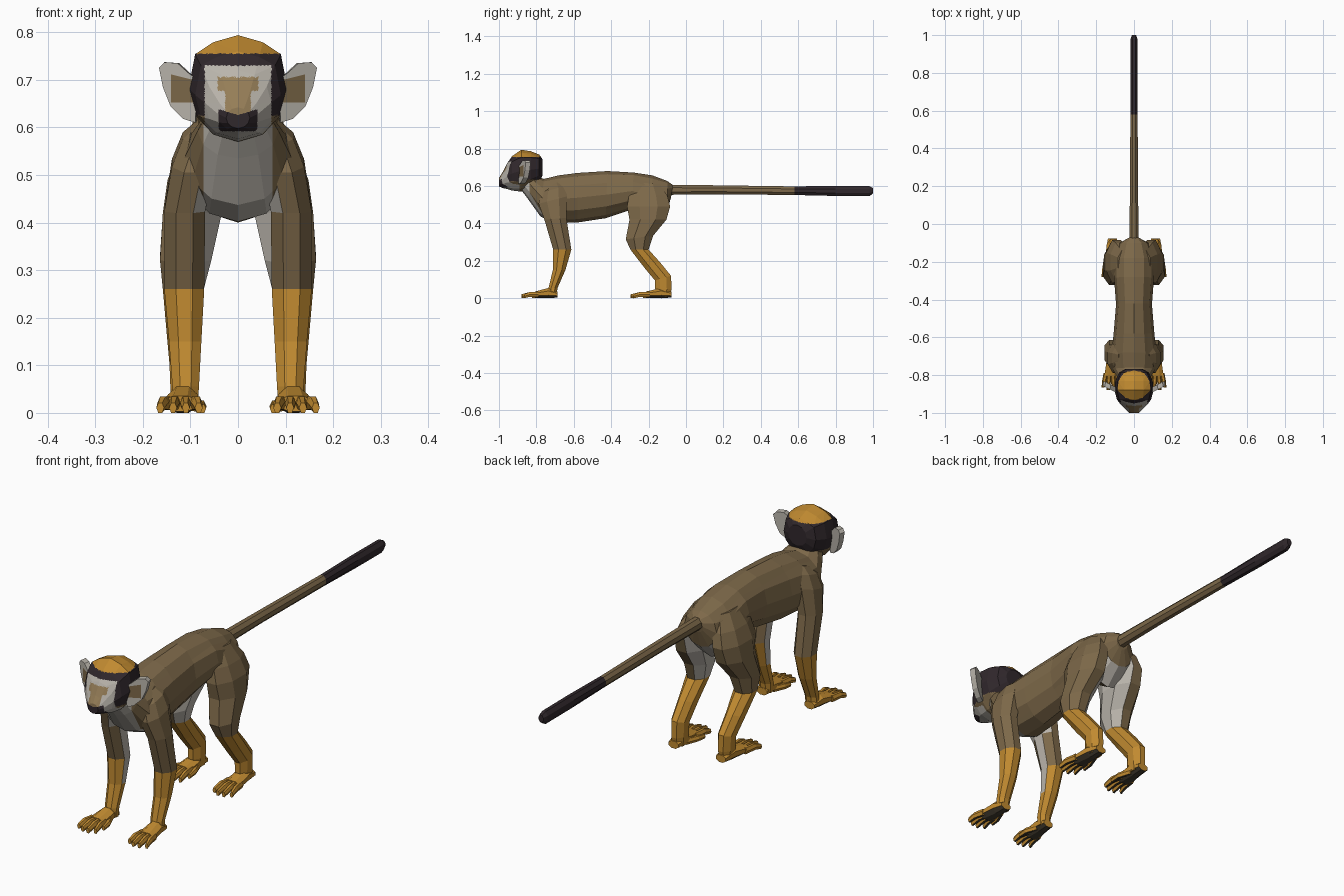
import bpy, bmesh, math
from mathutils import Vector

if "Cube" in bpy.data.objects:
    bpy.data.objects.remove(bpy.data.objects["Cube"])

# Flat colours
COLOURS = [
    ("olive brown fur", (0.205, 0.140, 0.067)),
    ("orange fur", (0.53, 0.255, 0.030)),
    ("pale grey fur", (0.49, 0.46, 0.41)),
    ("near black fur", (0.030, 0.021, 0.025)),
    ("tan skin", (0.30, 0.205, 0.095)),
    ("dark sole", (0.060, 0.048, 0.031)),
]
BROWN, ORANGE, GREY, BLACK, TAN, SOLE = range(6)
mats = []
for name, c in COLOURS:
    m = bpy.data.materials.new(name)
    m.diffuse_color = (*c, 1)
    m.use_nodes = True
    m.node_tree.nodes["Principled BSDF"].inputs["Base Color"].default_value = m.diffuse_color
    mats.append(m)


def loft(bm, rings, n=8, half_step=True):
    """Skin elliptical rings; each is (y1, z1, y2, z2, centre x, half width)."""
    off = math.pi / n if half_step else 0
    k = 1 / math.cos(off)
    loops = []
    for y1, z1, y2, z2, cx, rx in rings:
        c = Vector((cx, (y1 + y2) / 2, (z1 + z2) / 2))
        v = Vector((0, (y1 - y2) / 2, (z1 - z2) / 2)) * k
        loop = []
        for i in range(n):
            a = off + 2 * math.pi * i / n
            loop.append(bm.verts.new(c + v * math.cos(a) + Vector((rx * k * math.sin(a), 0, 0))))
        loops.append(loop)
    for a, b in zip(loops, loops[1:]):
        for i in range(n):
            j = (i + 1) % n
            bm.faces.new((a[i], a[j], b[j], b[i]))
    for loop in (loops[0], loops[-1]):
        mid = bm.verts.new(sum((v.co for v in loop), Vector()) / n)
        for i in range(n):
            bm.faces.new((loop[i], loop[(i + 1) % n], mid))


def finish(bm, name, rule):
    bmesh.ops.recalc_face_normals(bm, faces=bm.faces)
    bm.normal_update()
    for f in bm.faces:
        f.material_index = rule(f.calc_center_median(), f.normal)
    me = bpy.data.meshes.new(name)
    bm.to_mesh(me)
    bm.free()
    for m in mats:
        me.materials.append(m)
    ob = bpy.data.objects.new(name, me)
    bpy.context.collection.objects.link(ob)


def cut(bm, co, no):
    bmesh.ops.bisect_plane(bm, geom=bm.verts[:] + bm.edges[:] + bm.faces[:],
                           plane_co=co, plane_no=no, dist=1e-5)


# Torso and neck, with a pale bib on the chest
bm = bmesh.new()
loft(bm, [
    (-.07, .605, -.08, .54, 0, .03),
    (-.10, .627, -.10, .47, 0, .078),
    (-.18, .657, -.17, .40, 0, .108),
    (-.28, .672, -.29, .475, 0, .106),
    (-.42, .680, -.43, .428, 0, .095),
    (-.58, .670, -.58, .405, 0, .108),
    (-.68, .657, -.70, .402, 0, .12),
    (-.76, .638, -.778, .437, 0, .112),
    (-.79, .650, -.848, .535, 0, .085),
    (-.82, .68, -.89, .59, 0, .06)], 12, False)
for s in (-1, 1):
    cut(bm, (.072 * s, 0, 0), (1, 0, 0))


def torso_rule(c, n):
    if abs(c.x) < .072 and c.y < -.70 and n.z < .2:
        return GREY
    if abs(c.x) < .08 and -.22 < c.y < -.1 and n.z < -.3:
        return GREY
    return BROWN


finish(bm, "torso", torso_rule)

# Tail with a dark end
bm = bmesh.new()
loft(bm, [(y, z + r, y, z - r, 0, w) for y, z, r, w in (
    (-.10, .58, .027, .024), (.16, .58, .024, .022), (.58, .575, .023, .019),
    (.80, .574, .027, .019), (.98, .573, .027, .018), (1.0, .575, .015, .011))], 8)
finish(bm, "tail", lambda c, n: BLACK if c.y > .58 else BROWN)

# Head: faceted skull and muzzle, finely split for the face markings
bm = bmesh.new()
loft(bm, [(y, z + r, y, z - r, 0, w) for y, z, r, w in (
    (-.768, .70, .045, .045), (-.785, .693, .075, .078), (-.83, .687, .099, .099),
    (-.88, .682, .112, .104), (-.93, .668, .092, .090), (-.957, .652, .068, .070),
    (-.983, .630, .040, .044), (-1.0, .620, .022, .025))], 12, False)
for v in bm.verts:  # broader crown
    if v.co.z > .705 and abs(v.co.x) > .06:
        v.co.z += .016
bmesh.ops.triangulate(bm, faces=bm.faces[:])
bmesh.ops.subdivide_edges(bm, edges=bm.edges[:], cuts=9, use_grid_fill=True)


def head_rule(c, n):
    x, z = abs(c.x), c.z
    if z > .755:
        return ORANGE
    if c.y > -.89:
        return BLACK if z > .635 else BROWN
    if z > .73:
        return BLACK
    if x > .07:
        return BLACK if z > .625 else BROWN
    if x < .041 and .592 < z < .626 + .3 * x and c.y < -.955:
        return BLACK
    if (x < .043 and .676 < z < .706) or (x < .027 and z <= .676):
        return TAN if z > .626 else GREY
    return GREY


finish(bm, "head", head_rule)

# Ears: flat-sided flaps with a brown inner patch beside the head
EAR = [(.085, .70), (.105, .715), (.127, .735), (.155, .737), (.166, .725),
       (.158, .685), (.142, .645), (.115, .618), (.09, .61)]
for s, side in ((-1, "left"), (1, "right")):
    bm = bmesh.new()
    front = [bm.verts.new((x * s, -.895 + (x - .09) * .5, z)) for x, z in EAR]
    rear = [bm.verts.new((x * s * .97, -.869 + (x - .09) * .5, z)) for x, z in EAR]
    bm.faces.new(front)
    bm.faces.new(rear[::-1])
    for i in range(len(EAR)):
        j = (i + 1) % len(EAR)
        bm.faces.new((front[i], rear[i], rear[j], front[j]))
    cut(bm, (.141 * s, 0, 0), (1, 0, 0))
    cut(bm, (0, 0, .652), (0, 0, 1))
    cut(bm, (.095 * s, 0, .700), (-.25 * s, 0, 1))
    # only the front face is patched
    finish(bm, side + "_ear", lambda c, n: BROWN if n.y < -.7 and abs(c.x) < .138
           and .652 < c.z < .70 + .25 * (abs(c.x) - .095) else GREY)


def arm_rule(c, n):
    inner = n.x * c.x < 0 and abs(n.x) > .8
    if inner and c.z > .15:
        return GREY
    return ORANGE if c.z < .26 else BROWN


def leg_rule(c, n):
    if c.z < .26:
        return ORANGE
    return GREY if n.x * c.x < 0 and abs(n.x) > .45 else BROWN


def foot(name, s, heel, length, cx):
    """Palm plus four fanned fingers and an inner thumb."""
    bm = bmesh.new()

    def ring(t, top, bottom, x, w):
        y = heel - t * length
        return (y, top, y, bottom, x * s, w)
    loft(bm, [ring(0, .035, .004, cx - .005, .024), ring(.25, .055, 0, cx - .003, .031),
              ring(.62, .036, .003, cx + .002, .036)], 8)
    for k, tip in ((-1.5, .93), (-.5, 1), (.5, .99), (1.5, .92)):
        loft(bm, [ring(.52, .034, .006, cx + .002 + k * .019, .010),
                  ring(.76, .034, .008, cx + .003 + k * .024, .010),
                  ring(tip, .021, 0, cx + .004 + k * .027, .007)], 6)
    loft(bm, [ring(.25, .028, .004, cx - .022, .010), ring(.5, .026, .003, cx - .041, .010),
              ring(.7, .018, 0, cx - .044, .007)], 6)
    finish(bm, name, lambda c, n: SOLE if n.z < -.5 else ORANGE)


# Arms, legs, hands and feet: (front y, z, back y, z, centre x, half width)
ARM = [(-.745, .60, -.67, .625, .055, .028), (-.775, .565, -.645, .60, .078, .038),
       (-.788, .505, -.635, .545, .095, .044),
       (-.757, .42, -.64, .43, .112, .043), (-.71, .26, -.613, .26, .113, .042),
       (-.712, .15, -.645, .15, .111, .034), (-.735, .055, -.687, .055, .110, .028),
       (-.735, .015, -.692, .012, .112, .027)]
LEG = [(-.27, .62, -.14, .61, .050, .035), (-.305, .55, -.10, .55, .078, .046),
       (-.315, .49, -.085, .49, .092, .056),
       (-.302, .42, -.105, .42, .096, .062), (-.322, .315, -.175, .335, .110, .054),
       (-.297, .26, -.20, .26, .115, .043), (-.22, .16, -.137, .19, .115, .035),
       (-.166, .095, -.08, .12, .113, .031), (-.165, .05, -.077, .05, .113, .029),
       (-.15, .01, -.085, .01, .113, .026)]
for s, side in ((-1, "left"), (1, "right")):
    for name, rings, rule in (("front_leg", ARM, arm_rule), ("hind_leg", LEG, leg_rule)):
        bm = bmesh.new()
        loft(bm, [(a, b, c, d, x * s, w) for a, b, c, d, x, w in rings], 8)
        finish(bm, f"{side}_{name}", rule)
    foot(side + "_hand", s, -.688, .192, .119)
    foot(side + "_foot", s, -.077, .22, .119)
